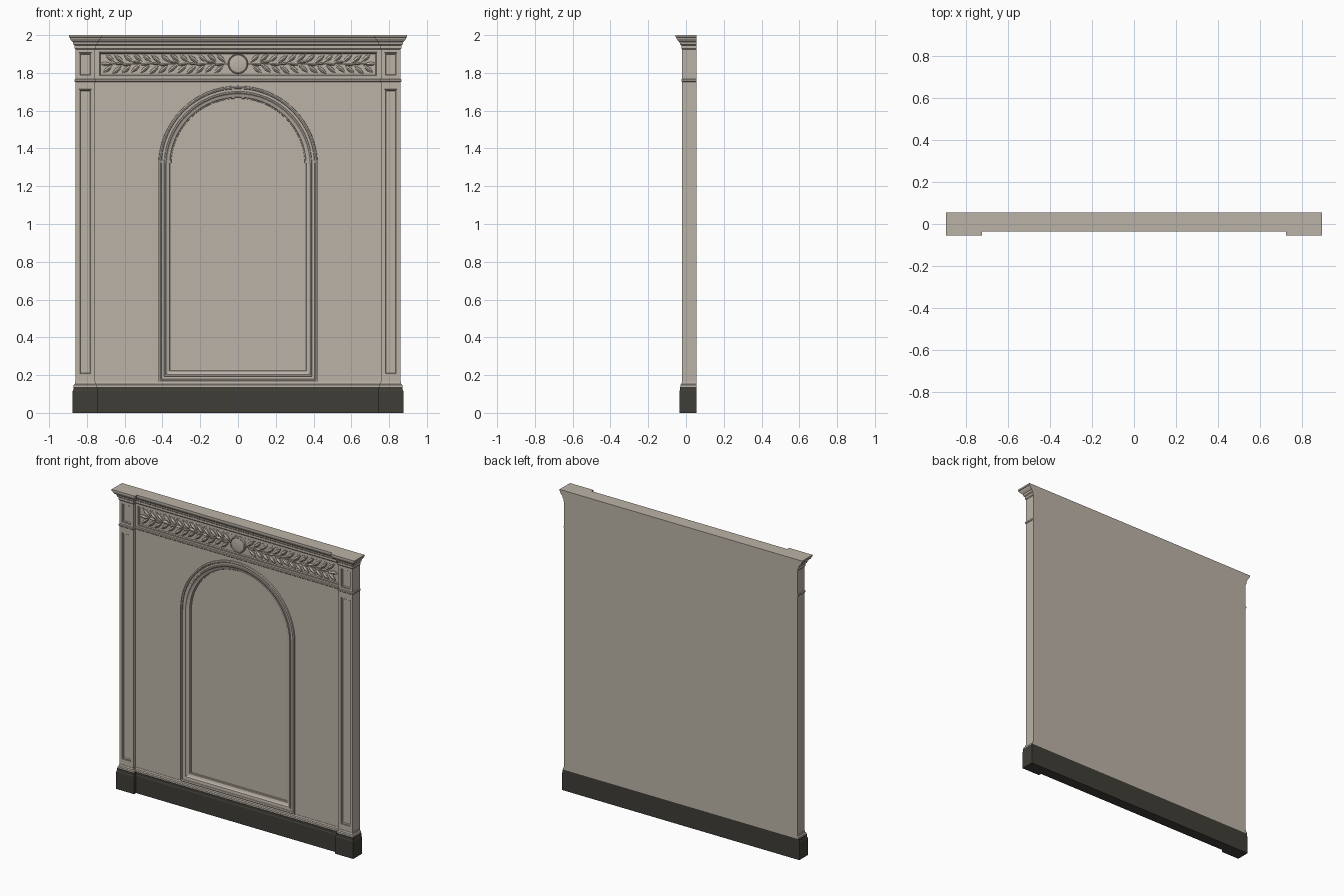
import bpy, bmesh, math

if "Cube" in bpy.data.objects:
    bpy.data.objects.remove(bpy.data.objects["Cube"])

def material(name, rgb):
    m = bpy.data.materials.new(name)
    m.diffuse_color = (*rgb, 1)
    m.use_nodes = True
    m.node_tree.nodes["Principled BSDF"].inputs["Base Color"].default_value = m.diffuse_color
    return m

STONE = material("warm_grey_stone", (0.50, 0.45, 0.39))
DARK = material("dark_plinth_stone", (0.05, 0.048, 0.038))
X, XI = 0.86, 0.757             # outer and inner pilaster edges
F, W, B = -0.02, 0.0, 0.055     # pilaster front, wall front, back

def finish(name, bm, mat, smooth=0):
    bmesh.ops.recalc_face_normals(bm, faces=bm.faces)
    me = bpy.data.meshes.new(name)
    bm.to_mesh(me)
    bm.free()
    me.materials.append(mat)
    ob = bpy.data.objects.new(name, me)
    bpy.context.collection.objects.link(ob)
    if smooth:
        bpy.ops.object.select_all(action='DESELECT')
        ob.select_set(True)
        bpy.context.view_layer.objects.active = ob
        bpy.ops.object.shade_smooth_by_angle(angle=math.radians(smooth))
    return ob

def loft(name, loops, mat=STONE, smooth=0):
    """Closed solid through loops of equal point count, capped at both ends."""
    bm = bmesh.new()
    rings = [[bm.verts.new(p) for p in loop] for loop in loops]
    n = len(rings[0])
    for a, b in zip(rings, rings[1:]):
        for i in range(n):
            j = (i + 1) % n
            bm.faces.new((a[i], a[j], b[j], b[i]))
    bm.faces.new(rings[0])
    bm.faces.new(rings[-1])
    return finish(name, bm, mat, smooth)

def course(name, levels, mat=STONE):
    """Horizontal moulding that breaks forward over the pilasters."""
    loops = []
    for o, z in levels:
        half = [(X + o, B), (X + o, F - o), (XI - o, F - o), (XI - o, W - o)]
        plan = half + [(-x, y) for x, y in reversed(half)]
        loops.append([(x, y, z) for x, y in plan])
    loft(name, loops, mat)

def panel(name, x0, x1, z0, z1, front, dx, dz, steps):
    """Block with a moulded sunk panel; steps are (extra inset, depth)."""
    def rect(ix, iz, y):
        return [(x0 + ix, y, z0 + iz), (x1 - ix, y, z0 + iz),
                (x1 - ix, y, z1 - iz), (x0 + ix, y, z1 - iz)]
    loops = [rect(0, 0, B), rect(0, 0, front)]
    loops += [rect(dx + s, dz + s, front + d) for s, d in steps]
    loft(name, loops)

# Plinth, base moulding, architrave band and cornice
course("plinth", [(0.015, 0), (0.015, 0.115), (0.012, 0.122), (0.012, 0.138)], DARK)
course("base_moulding", [(0.010, 0.138), (0.010, 0.148), (0.004, 0.153), (0.002, 0.165)])
course("frieze_lower_band", [(0.001, 1.752), (0.005, 1.756), (0.005, 1.764), (0.001, 1.768)])
course("cornice", [(0.001, 1.925), (0.005, 1.93), (0.005, 1.945), (0.011, 1.95),
                   (0.014, 1.963), (0.021, 1.969), (0.029, 1.980), (0.031, 1.988),
                   (0.035, 1.989), (0.035, 2.0)])

# Pilasters and the blocks above them
STEPS = [(0, 0), (0.001, 0.004), (0.005, 0.003), (0.009, 0.009)]
for side, s in (("left", -1), ("right", 1)):
    x0, x1 = sorted((s * XI, s * X))
    panel(side + "_pilaster", x0, x1, 0.16, 1.757, F, 0.018, 0.043, STEPS)
    panel(side + "_frieze_block", x0, x1, 1.76, 1.93, F, 0.018, 0.023, STEPS)
panel("frieze", -XI, XI, 1.76, 1.93, W, 0.02, 0.02, STEPS)

# Wall with moulded arch and sunk arched panel
N, SPRING, R0 = 32, 1.31, 0.355

def arch(r, y):
    bottom = 0.23 - (r - R0)
    pts = [(-r, y, bottom), (r, y, bottom)]
    return pts + [(r * math.cos(math.pi * i / N), y, SPRING + r * math.sin(math.pi * i / N))
                  for i in range(N + 1)]

def wall_outline(y, z0=0.15, z1=1.76):
    pts = [(-XI, y, z0), (XI, y, z0)]
    for i in range(N + 1):
        t = 4 * i / N
        if t <= 1:
            pts.append((XI, y, SPRING + (z1 - SPRING) * t))
        elif t <= 3:
            pts.append((XI * (2 - t), y, z1))
        else:
            pts.append((-XI, y, SPRING + (z1 - SPRING) * (4 - t)))
    return pts

ARCH_PROFILE = [(0.422, 0), (0.421, -0.009), (0.414, -0.012), (0.407, -0.009), (0.405, -0.004),
                (0.392, -0.003), (0.390, -0.007), (0.383, -0.006), (0.376, 0.001),
                (0.362, 0.006), (0.360, 0.009), (0.355, 0.010), (0.354, 0.015)]
loft("arched_wall", [wall_outline(B), wall_outline(W)] + [arch(r, y) for r, y in ARCH_PROFILE])

# Frieze medallion
ZF, YF = 1.848, 0.009
loft("medallion", [[(r * math.cos(a), y, ZF + r * math.sin(a))
                    for a in (2 * math.pi * k / 40 for k in range(40))]
                   for r, y in [(0.053, YF + .003), (0.053, -0.004), (0.049, -0.008),
                                (0.046, -0.006), (0.03, -0.009), (0.01, -0.010)]], smooth=35)

# Laurel garlands: ridged leaves along a stem, mirrored about the medallion
def leaf(bm, s, x, z, ang, length, width):
    c, sn = math.cos(ang), math.sin(ang)
    def v(u, w, y):
        return bm.verts.new((s * (x + u * c - w * sn), y, z + u * sn + w * c))
    outline = [(0, 0), (.25, -.7), (.55, -1), (.8, -.6), (1, 0), (.8, .6), (.55, 1), (.25, .7)]
    low = [v(u * length, w * width, YF + .001) for u, w in outline]
    top = [v(u * length, w * width * .9, 0.002) for u, w in outline]
    ridge = v(length * .5, 0, -0.007)
    for i in range(8):
        j = (i + 1) % 8
        bm.faces.new((low[i], low[j], top[j], top[i]))
        bm.faces.new((top[i], top[j], ridge))
    bm.faces.new(low)

for side, s in (("left", -1), ("right", 1)):
    bm = bmesh.new()
    for i in range(13):
        x = 0.062 + i * 0.049
        zs = ZF + 0.004 * math.sin(i * 1.6)
        leaf(bm, s, x, zs + .006, math.radians(40), 0.070, 0.0115)
        leaf(bm, s, x + .012, zs - .006, math.radians(-40), 0.070, 0.0115)
        leaf(bm, s, x + .006, zs, math.radians(8 if i % 2 else -8), 0.055, 0.007)
    leaf(bm, s, 0.672, ZF, 0, 0.06, 0.011)
    finish(side + "_laurel_garland", bm, STONE)
    x0, x1 = sorted((s * 0.05, s * 0.68))
    loft(side + "_garland_stem", [[(x, y, z) for x, z in
         ((x0, ZF - .003), (x1, ZF - .003), (x1, ZF + .003), (x0, ZF + .003))]
         for y in (YF + .001, 0.0)])
